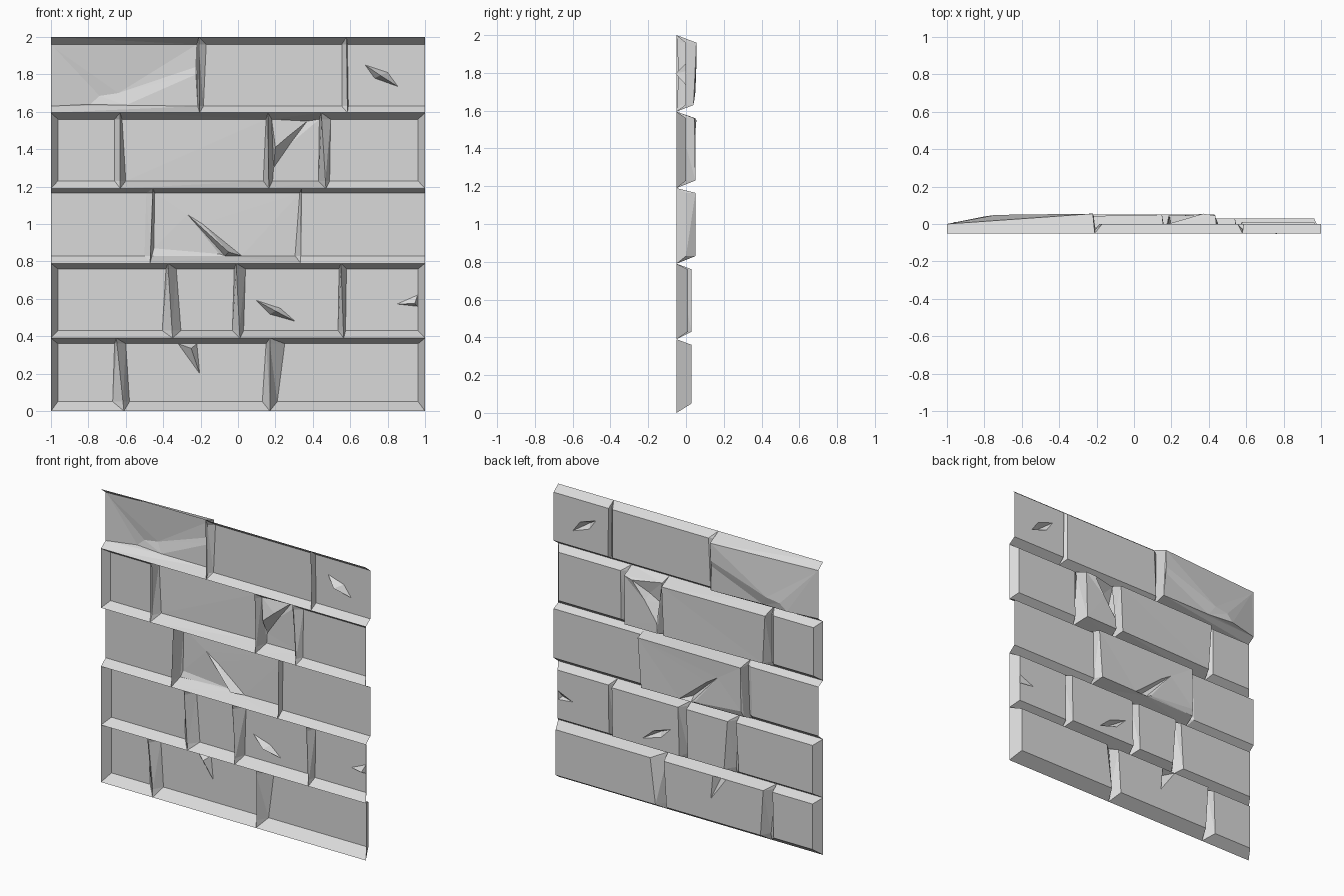
import bpy
import bmesh
from mathutils import Vector
from mathutils.geometry import delaunay_2d_cdt

cube = bpy.data.objects.get("Cube")
if cube:
    bpy.data.objects.remove(cube)

MORTAR_DEPTH = -0.05
END_GAP = 0.037

# One stone colour for the whole wall
stone = bpy.data.materials.new("grey_stone")
stone.use_nodes = True
stone_colour = (0.7, 0.7, 0.7, 1)
stone.diffuse_color = stone_colour
stone.node_tree.nodes["Principled BSDF"].inputs["Base Color"].default_value = stone_colour


def joint(top, bottom, left_gaps, right_gaps, depth):
    """Upright mortar joint: x at top and bottom, chamfer widths beside it, and depth."""
    return dict(x=(top, bottom), left=left_gaps, right=right_gaps, depth=depth)


def end(x, bevelled):
    gap = END_GAP if bevelled else 0
    depth = MORTAR_DEPTH if bevelled else 0
    return joint(x, x, (gap, gap), (gap, gap), depth)


def chip(rim, core):
    """Sunken facets that fan out from a core point to a rim on the face."""
    return dict(rim=rim, core=core)


def crease(*chain):
    return dict(chain=list(chain))


def add_brick(bm, left, right, mortar_z, face_z, depths, features):
    """Raised brick with chamfered sides, triangulated around its chips and creases."""
    low, high = mortar_z
    bottom, top = face_z
    left_top, left_bottom = (x + g for x, g in zip(left["x"], left["right"]))
    right_top, right_bottom = (x - g for x, g in zip(right["x"], right["left"]))
    tl, tr, bl, br = depths

    def face_depth(x, z):
        v = min(max((z - bottom) / (top - bottom), 0), 1)
        x0 = left_bottom + (left_top - left_bottom) * v
        x1 = right_bottom + (right_top - right_bottom) * v
        u = min(max((x - x0) / (x1 - x0), 0), 1)
        return (bl * (1 - u) + br * u) * (1 - v) + (tl * (1 - u) + tr * u) * v

    points, edges = [], []

    def add_chain(chain, closed):
        first = len(points)
        points.extend(chain)
        count = len(chain)
        for i in range(count if closed else count - 1):
            edges.append((first + i, first + (i + 1) % count))

    def joint_point(side, z):
        x_top, x_bottom = side["x"]
        return (x_bottom + (x_top - x_bottom) * (z - low) / (high - low), z, side["depth"])

    # Mortar outline, deep along the courses and shallower up the joints
    add_chain([(left["x"][1], low, MORTAR_DEPTH), (right["x"][1], low, MORTAR_DEPTH),
               joint_point(right, bottom), joint_point(right, top),
               (right["x"][0], high, MORTAR_DEPTH), (left["x"][0], high, MORTAR_DEPTH),
               joint_point(left, top), joint_point(left, bottom)], True)
    # Face outline
    add_chain([(left_bottom, bottom, bl), (right_bottom, bottom, br),
               (right_top, top, tr), (left_top, top, tl)], True)

    for feature in features:
        if "chain" in feature:
            add_chain(feature["chain"], False)
            continue
        first = len(points)
        add_chain([(x, z, face_depth(x, z)) for x, z in feature["rim"]], True)
        edges.extend((i, len(points)) for i in range(first, len(points)))
        points.append(feature["core"])

    flat = [Vector((p[0], p[1])) for p in points]
    verts, _, faces, origins, _, _ = delaunay_2d_cdt(flat, edges, [], 0, 1e-5)
    made = []
    for co, source in zip(verts, origins):
        y = points[source[0]][2] if source else face_depth(co.x, co.y)
        made.append(bm.verts.new((co.x, y, co.y)))
    for face in faces:
        bm.faces.new([made[i] for i in reversed(face)])


def add_row(name, mortar_z, face_z, bevelled_ends, joints, depths, features):
    bm = bmesh.new()
    uprights = [end(-1, bevelled_ends)] + joints + [end(1, bevelled_ends)]
    for i, (left, right) in enumerate(zip(uprights, uprights[1:])):
        depth = depths[i] if isinstance(depths[i], tuple) else (depths[i],) * 4
        add_brick(bm, left, right, mortar_z, face_z, depth, features.get(i, []))
    bmesh.ops.remove_doubles(bm, verts=bm.verts, dist=1e-4)
    mesh = bpy.data.meshes.new(name)
    bm.to_mesh(mesh)
    bm.free()
    mesh.materials.append(stone)
    row = bpy.data.objects.new(name, mesh)
    bpy.context.collection.objects.link(row)


# Bottom row, with a notch in the upper edge of the middle brick
add_row("bottom_brick_row", (0, 0.39), (0.05, 0.36), True,
        [joint(-0.65, -0.61, (0.01, 0.06), (0.05, 0.03), -0.04),
         joint(0.17, 0.17, (0.02, 0.04), (0.08, 0.04), -0.045)],
        [0.01, 0.025, 0.03],
        {1: [chip([(-0.32, 0.36), (-0.205, 0.2), (-0.22, 0.36)], (-0.25, 0.335, -0.02))]})

# Second row, with a slit and a chip at the right end
add_row("second_brick_row", (0.39, 0.79), (0.43, 0.76), True,
        [joint(-0.375, -0.35, (0.01, 0.055), (0.045, 0.045), -0.04),
         joint(-0.01, 0.01, (0.01, 0.04), (0.05, 0.02), -0.04),
         joint(0.55, 0.565, (0.01, 0.03), (0.03, 0.01), -0.04)],
        [0.01, 0.025, 0.03, 0.01],
        {2: [chip([(0.096, 0.592), (0.17, 0.518), (0.305, 0.48), (0.225, 0.55)],
                  (0.2, 0.535, -0.02))],
         3: [chip([(0.85, 0.572), (0.96, 0.56), (0.96, 0.62)], (0.945, 0.575, -0.02))]})

# Middle row, with a long gash opening at the lower edge
add_row("middle_brick_row", (0.79, 1.19), (0.83, 1.165), False,
        [joint(-0.455, -0.47, (0.035, 0.03), (0.01, 0.01), -0.02),
         joint(0.34, 0.335, (0.01, 0.03), (0.01, 0.01), 0)],
        [0, (0.05, 0.05, 0.035, 0.05), 0],
        {1: [chip([(-0.27, 1.05), (-0.07, 0.83), (0.02, 0.83), (-0.19, 1)],
                  (-0.05, 0.85, -0.01)),
             crease((-0.45, 0.87, 0.05), (-0.1, 0.84, 0.05))]})

# Fourth row, with a broken upper corner on the short brick
add_row("fourth_brick_row", (1.19, 1.595), (1.23, 1.56), True,
        [joint(-0.63, -0.63, (0.03, 0.03), (0.01, 0.03), -0.03),
         joint(0.16, 0.165, (0.01, 0.03), (0.02, 0.02), -0.04),
         joint(0.445, 0.47, (0.01, 0.04), (0.05, 0.02), -0.04)],
        [0, (0.035, 0.05, 0.03, 0.05), (0, 0.045, 0.045, 0.05), 0],
        {2: [crease((0.37, 1.55, 0.055), (0.28, 1.43, 0.045), (0.19, 1.3, 0.045)),
             crease((0.2, 1.41, -0.02), (0.27, 1.47, 0.005))]})

# Top row, with a bulging left brick and a slit in the right brick
add_row("top_brick_row", (1.595, 2), (1.63, 1.96), False,
        [joint(-0.21, -0.205, (0.01, 0.01), (0.04, 0.02), -0.03),
         joint(0.58, 0.585, (0.025, 0.03), (0.005, 0.005), -0.03)],
        [(0, 0.055, 0, 0.04), 0, 0],
        {0: [crease((-0.225, 1.84, 0.055), (-0.64, 1.7, 0.05), (-0.74, 1.685, 0.048),
                    (-0.98, 1.94, 0.003)),
             crease((-0.74, 1.685, 0.048), (-0.79, 1.64, 0.042)),
             crease((-0.225, 1.8, 0.045), (-0.6, 1.635, 0.03), (-0.79, 1.64, 0.042))],
         2: [chip([(0.68, 1.85), (0.73, 1.78), (0.855, 1.735), (0.8, 1.81)],
                  (0.76, 1.795, -0.055))]})
